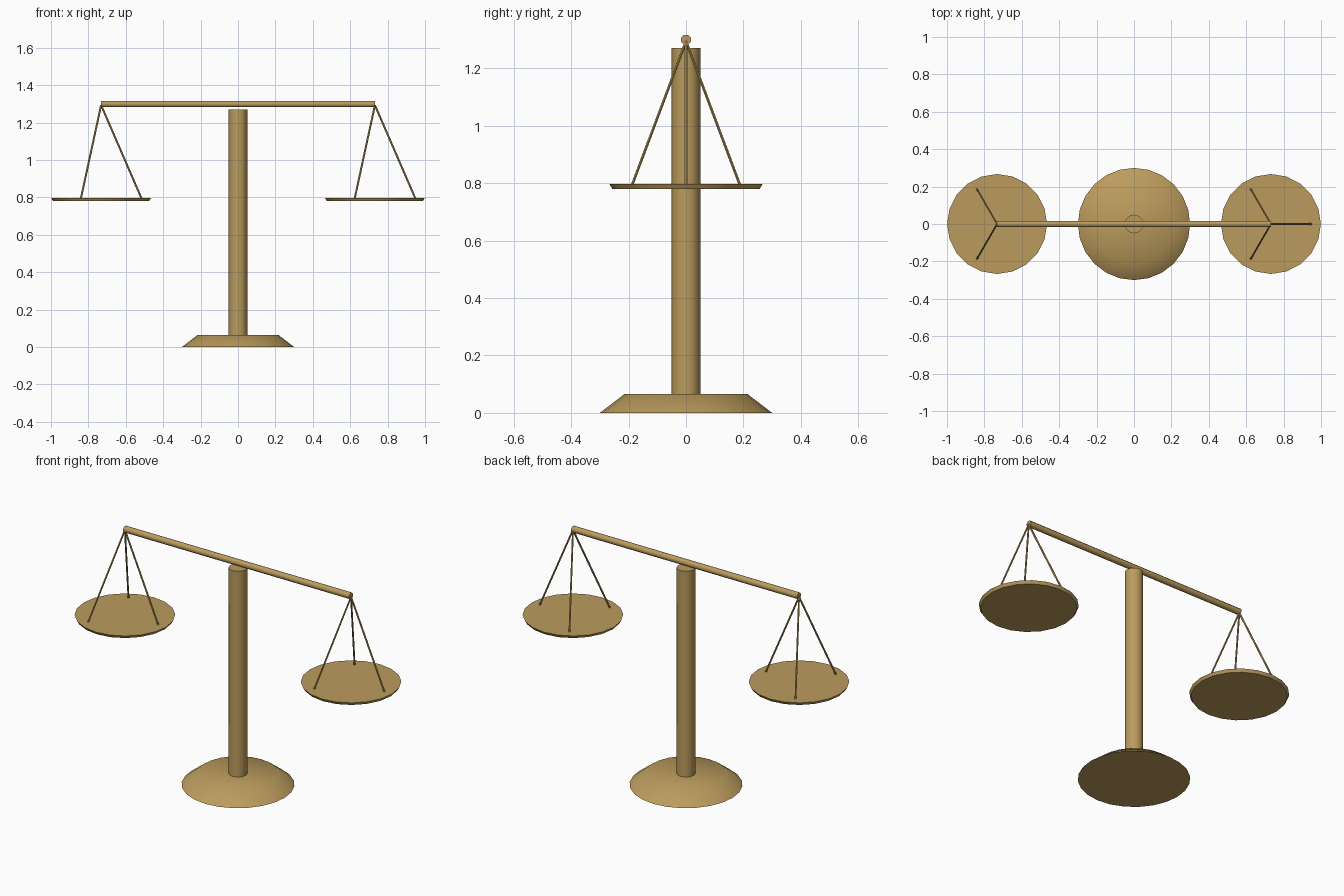
import bpy, math
from mathutils import Vector

if "Cube" in bpy.data.objects:
    bpy.data.objects.remove(bpy.data.objects["Cube"])

brass = bpy.data.materials.new("brass")
brass.diffuse_color = (0.50, 0.33, 0.11, 1)
brass.use_nodes = True
brass.node_tree.nodes["Principled BSDF"].inputs["Base Color"].default_value = brass.diffuse_color


def tapered_rod(name, start, end, r1, r2, sides, turn=0.0):
    """Closed cone or cylinder running from start to end."""
    start, end = Vector(start), Vector(end)
    axis = end - start
    bpy.ops.mesh.primitive_cone_add(vertices=sides, radius1=r1, radius2=r2, depth=axis.length)
    ob = bpy.context.object
    ob.name = name
    # first corner on +x before the rod is turned onto its axis
    for v in ob.data.vertices:
        c, s = math.cos(turn + math.pi / 2), math.sin(turn + math.pi / 2)
        v.co.x, v.co.y = v.co.x * c - v.co.y * s, v.co.x * s + v.co.y * c
    ob.rotation_mode = 'QUATERNION'
    ob.rotation_quaternion = Vector((0, 0, 1)).rotation_difference(axis)
    ob.location = (start + end) / 2
    ob.data.materials.append(brass)
    bpy.ops.object.shade_smooth_by_angle(angle=math.radians(50))
    return ob


# Stand
tapered_rod("base", (0, 0, 0), (0, 0, 0.065), 0.30, 0.215, 24)
tapered_rod("column", (0, 0, 0.05), (0, 0, 1.27), 0.05, 0.05, 12)

# Balance beam
BEAM_X, BEAM_Z = 0.732, 1.299
tapered_rod("beam", (-BEAM_X, 0, BEAM_Z), (BEAM_X, 0, BEAM_Z), 0.0185, 0.0185, 8, math.pi / 8)

# Pans, each hung on three wires
for side, x in (("left", -0.732), ("right", 0.732)):
    tapered_rod(side + "_pan", (x, 0, 0.78), (x, 0, 0.797), 0.257, 0.267, 20)
    for i in range(3):
        a = i * math.tau / 3
        foot = (x + 0.218 * math.cos(a), 0.218 * math.sin(a), 0.79)
        tapered_rod(f"{side}_wire_{i + 1}", foot, (x, 0, 1.293), 0.0052, 0.0052, 6)
